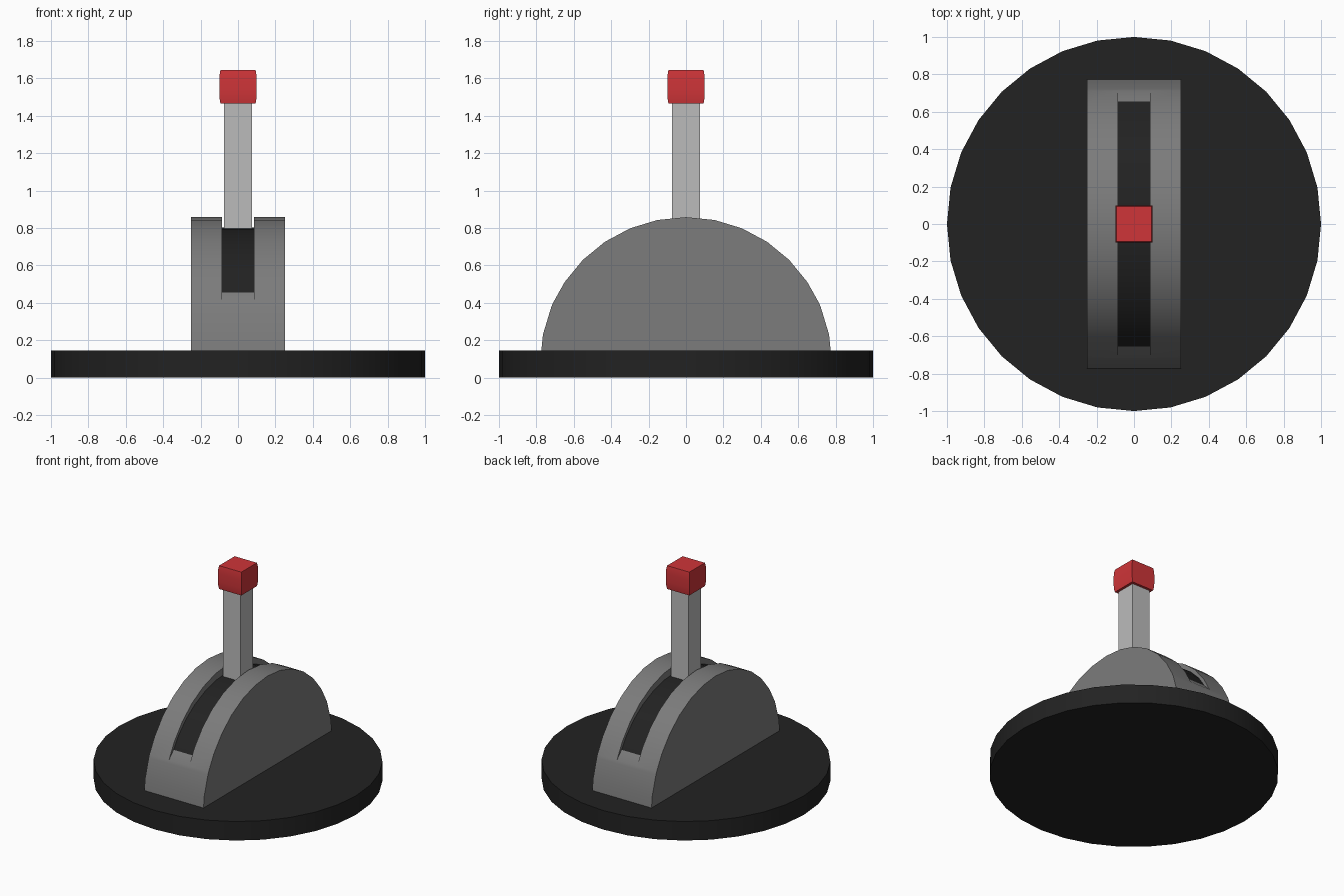
import bpy, bmesh, math

if "Cube" in bpy.data.objects:
    bpy.data.objects.remove(bpy.data.objects["Cube"])


def material(name, rgb):
    m = bpy.data.materials.new(name)
    m.diffuse_color = (*rgb, 1)
    m.use_nodes = True
    m.node_tree.nodes["Principled BSDF"].inputs["Base Color"].default_value = m.diffuse_color
    return m


black = material("black", (0.016, 0.016, 0.016))
dark_grey = material("dark_grey", (0.2, 0.2, 0.2))
light_grey = material("light_grey", (0.5, 0.5, 0.5))
red = material("red", (0.62, 0.035, 0.04))


def finish(bm, name, mats):
    bmesh.ops.recalc_face_normals(bm, faces=bm.faces)
    me = bpy.data.meshes.new(name)
    bm.to_mesh(me)
    bm.free()
    for m in mats:
        me.materials.append(m)
    ob = bpy.data.objects.new(name, me)
    bpy.context.collection.objects.link(ob)
    bpy.ops.object.select_all(action='DESELECT')
    ob.select_set(True)
    bpy.context.view_layer.objects.active = ob
    bpy.ops.object.shade_smooth_by_angle(angle=math.radians(30))


def square_stack(name, rings, mat):
    """Square column through (half_width, z) rings."""
    bm = bmesh.new()
    loops = [[bm.verts.new((sx * w, sy * w, z))
              for sx, sy in ((-1, -1), (1, -1), (1, 1), (-1, 1))] for w, z in rings]
    for a, b in zip(loops, loops[1:]):
        for i in range(4):
            j = (i + 1) % 4
            bm.faces.new((a[i], a[j], b[j], b[i]))
    bm.faces.new(loops[0])
    bm.faces.new(loops[-1])
    finish(bm, name, [mat])


# Round base plate
bm = bmesh.new()
bmesh.ops.create_cone(bm, cap_ends=True, segments=32, radius1=1, radius2=1, depth=0.145)
bmesh.ops.translate(bm, verts=bm.verts, vec=(0, 0, 0.0725))
finish(bm, "base_plate", [black])

# Half-round housing with a curved slot sunk into its rim
R, ZC, HALF, SLOT = 0.78, 0.078, 0.25, 0.085
SLOT_Y, SLOT_Z = 0.712, 0.398
rim = [(-R * math.cos(math.pi * i / 16), ZC + R * math.sin(math.pi * i / 16)) for i in range(17)]
rim = rim[:3] + [(-SLOT_Y, SLOT_Z)] + rim[3:14] + [(SLOT_Y, SLOT_Z)] + rim[14:]
first, last = 3, 15
floor = [(y * 0.921, 0.455 + (z - SLOT_Z) * 0.755) for y, z in rim[first:last + 1]]

bm = bmesh.new()
rows = [[bm.verts.new((x, y, z)) for y, z in rim] for x in (-HALF, -SLOT, SLOT, HALF)]
sunk = [[bm.verts.new((x, y, z)) for y, z in floor] for x in (-SLOT, SLOT)]
for k in range(3):
    for i in range(len(rim) - 1):
        if k != 1 or not first <= i < last:
            bm.faces.new((rows[k][i], rows[k][i + 1], rows[k + 1][i + 1], rows[k + 1][i]))
    bm.faces.new((rows[k][0], rows[k + 1][0], rows[k + 1][-1], rows[k][-1]))
bm.faces.new(rows[0])
bm.faces.new(rows[3])
# Slot walls, ends and dark floor
for row, low in zip(rows[1:3], sunk):
    edge = row[first:last + 1]
    for i in range(len(low) - 1):
        bm.faces.new((edge[i], edge[i + 1], low[i + 1], low[i]))
for i, j in ((first, 0), (last, -1)):
    bm.faces.new((rows[1][i], rows[2][i], sunk[1][j], sunk[0][j]))
for i in range(len(floor) - 1):
    f = bm.faces.new((sunk[0][i], sunk[0][i + 1], sunk[1][i + 1], sunk[1][i]))
    f.material_index = 1
finish(bm, "slotted_housing", [dark_grey, black])

# Lever and slightly bulged red knob
square_stack("lever", [(0.075, 0.72), (0.075, 1.5)], light_grey)
square_stack("knob", [(0.094, 1.467), (0.098, 1.49), (0.1, 1.525), (0.1, 1.587),
                      (0.098, 1.622), (0.094, 1.645)], red)
